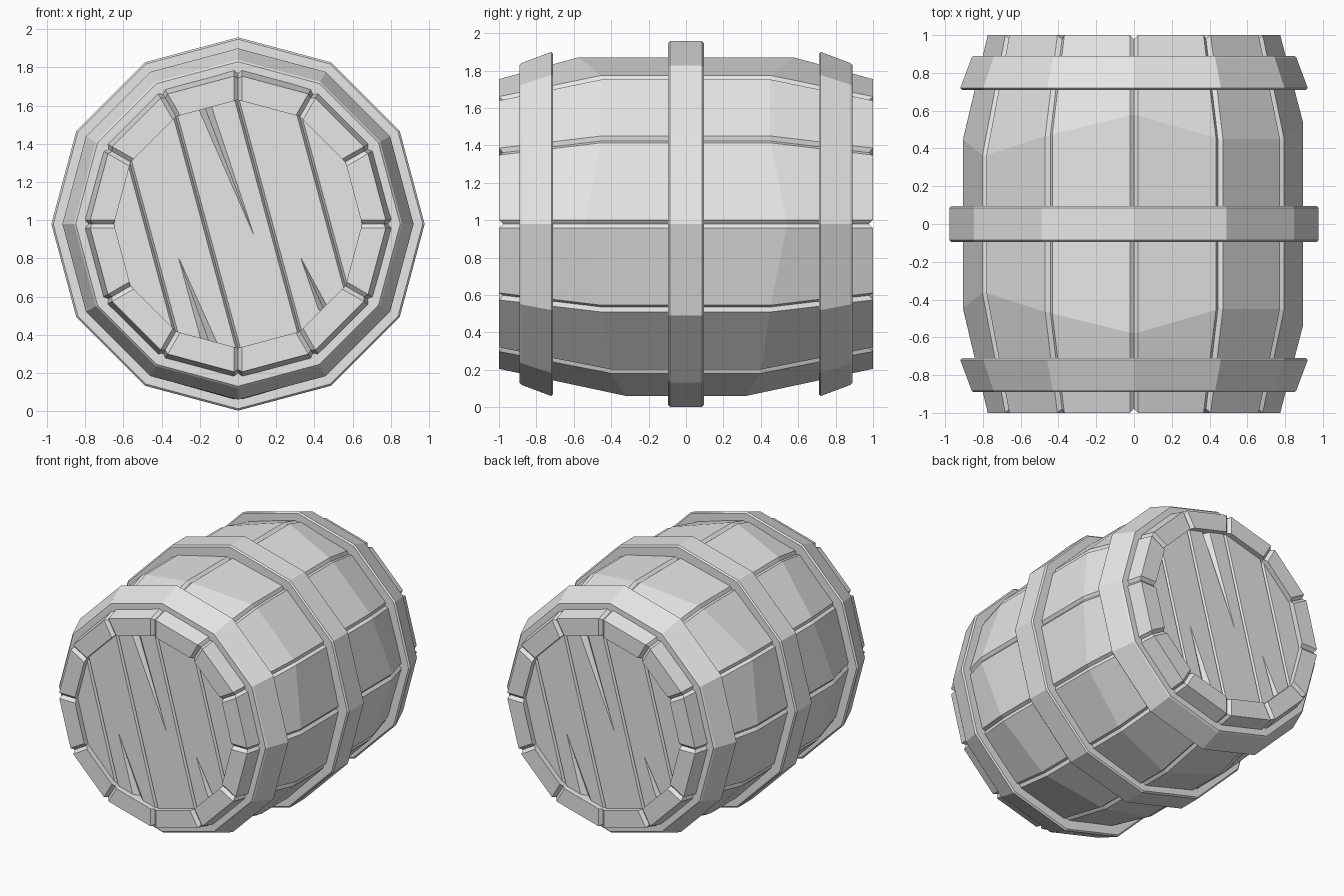
import bpy, bmesh
from math import cos, sin, radians
from mathutils import Matrix

cube = bpy.data.objects.get("Cube")
if cube:
    bpy.data.objects.remove(cube, do_unlink=True)

SIDES, AXIS_Z = 12, 0.98

grey = bpy.data.materials.new("plain_grey")
grey.use_nodes = True
grey.diffuse_color = (0.8, 0.8, 0.8, 1)
bsdf = next(n for n in grey.node_tree.nodes if n.type == 'BSDF_PRINCIPLED')
bsdf.inputs["Base Color"].default_value = grey.diffuse_color


def polar(r, step, y):
    a = radians(step * 360 / SIDES)
    return (r * cos(a), y, AXIS_Z + r * sin(a))


def finish(bm, name):
    bmesh.ops.recalc_face_normals(bm, faces=bm.faces)
    mesh = bpy.data.meshes.new(name)
    bm.to_mesh(mesh)
    bm.free()
    mesh.materials.append(grey)
    obj = bpy.data.objects.new(name, mesh)
    bpy.context.collection.objects.link(obj)
    return obj


def loft(bm, rings):
    """Skin matching closed rings of vertices and cap both ends."""
    for a, b in zip(rings, rings[1:]):
        for i in range(len(a)):
            j = (i + 1) % len(a)
            bm.faces.new((a[i], a[j], b[j], b[i]))
    bm.faces.new(rings[0])
    bm.faces.new(rings[-1])


# Staves: half-length of the flat belly at each seam, slightly uneven
belly = [.54, .45, .45, .58, .47, .36, .45, .45, .38, .32, .40, .45]
INNER, END = 0.65, 0.78


def stave(i):
    bm = bmesh.new()
    sections = []
    for sign, at_end in ((-1, True), (-1, False), (1, False), (1, True)):
        corners = []
        for k, outer in ((i, False), (i, True), (i + 1, True), (i + 1, False)):
            b = belly[k % SIDES]
            y = sign * (1 if at_end else b)
            r = (END if at_end else 0.96 - 0.11 * b) if outer else INNER
            corners.append(bm.verts.new(polar(r, k, y)))
        sections.append(corners)
    loft(bm, sections)
    # Chamfer the long outer seams and the radial end seams
    seams = [(s[0], s[1]) for s in (sections[0], sections[-1])]
    seams += [(s[2], s[3]) for s in (sections[0], sections[-1])]
    for a, b in zip(sections, sections[1:]):
        seams += [(a[1], b[1]), (a[2], b[2])]
    edges = [bm.edges.get(pair) for pair in seams]
    bmesh.ops.bevel(bm, geom=edges, offset=0.022, segments=1,
                    profile=0.5, affect='EDGES')
    finish(bm, f"stave_{i + 1}")


for i in range(SIDES):
    stave(i)


# Hoops: chamfered band profile turned around the barrel axis
def hoop(name, y0, y1, r0, r1, thick):
    c = 0.01
    profile = [(y0, r0 - thick), (y0, r0 - c), (y0 + c, r0),
               (y1 - c, r1), (y1, r1 - c), (y1, r1 - thick)]
    bm = bmesh.new()
    rings = [[bm.verts.new(polar(r, k, y)) for y, r in profile]
             for k in range(SIDES)]
    n = len(profile)
    for k in range(SIDES):
        a, b = rings[k], rings[(k + 1) % SIDES]
        for j in range(n):
            bm.faces.new((a[j], a[(j + 1) % n], b[(j + 1) % n], b[j]))
    finish(bm, name)


hoop("front_hoop", -0.89, -0.71, 0.86, 0.92, 0.09)
hoop("middle_hoop", -0.095, 0.095, 0.978, 0.978, 0.1)
hoop("back_hoop", 0.71, 0.89, 0.92, 0.86, 0.09)

# Lids: twelve-sided boards with plank grooves and tapered cracks
LID_Y, LID_R = -0.96, 0.67


def wedge(bm, x0, z0, w0, x1, z1, w1, depth):
    """V-shaped cutter running between two points, with a width at each."""
    rings = []
    for x, z, w in ((x0, z0, w0), (x1, z1, w1)):
        d = depth * w / max(w0, w1)
        rings.append([bm.verts.new(p) for p in (
            (x - w, LID_Y - d, z), (x + w, LID_Y - d, z), (x, LID_Y + d, z))])
    loft(bm, rings)


bm = bmesh.new()
loft(bm, [[bm.verts.new(polar(LID_R, k, y)) for k in range(SIDES)]
          for y in (LID_Y, LID_Y + 0.12)])
front_lid = finish(bm, "front_lid")

bm = bmesh.new()
slope = 0.27
for x in (-0.48, -0.175, 0.17, 0.475):
    wedge(bm, x - slope * 0.8, AXIS_Z + 0.8, 0.024,
          x + slope * 0.8, AXIS_Z - 0.8, 0.024, 0.02)
wedge(bm, 0.08, 0.93, 0.002, -0.2, 1.66, 0.08, 0.035)
wedge(bm, -0.31, 0.80, 0.002, -0.14, 0.33, 0.085, 0.035)
wedge(bm, 0.33, 0.80, 0.002, 0.45, 0.53, 0.055, 0.035)
cutter = finish(bm, "lid_cutter")
cutter.hide_render = True

mod = front_lid.modifiers.new("grooves", 'BOOLEAN')
mod.operation, mod.solver, mod.object = 'DIFFERENCE', 'EXACT', cutter
bpy.context.view_layer.update()
graph = bpy.context.evaluated_depsgraph_get()
carved = bpy.data.meshes.new_from_object(front_lid.evaluated_get(graph))
front_lid.modifiers.clear()
front_lid.data = carved
bpy.data.objects.remove(cutter, do_unlink=True)

back_lid = bpy.data.objects.new("back_lid", carved.copy())
back_lid.data.transform(Matrix.Rotation(radians(180), 4, 'Z'))
bpy.context.collection.objects.link(back_lid)
